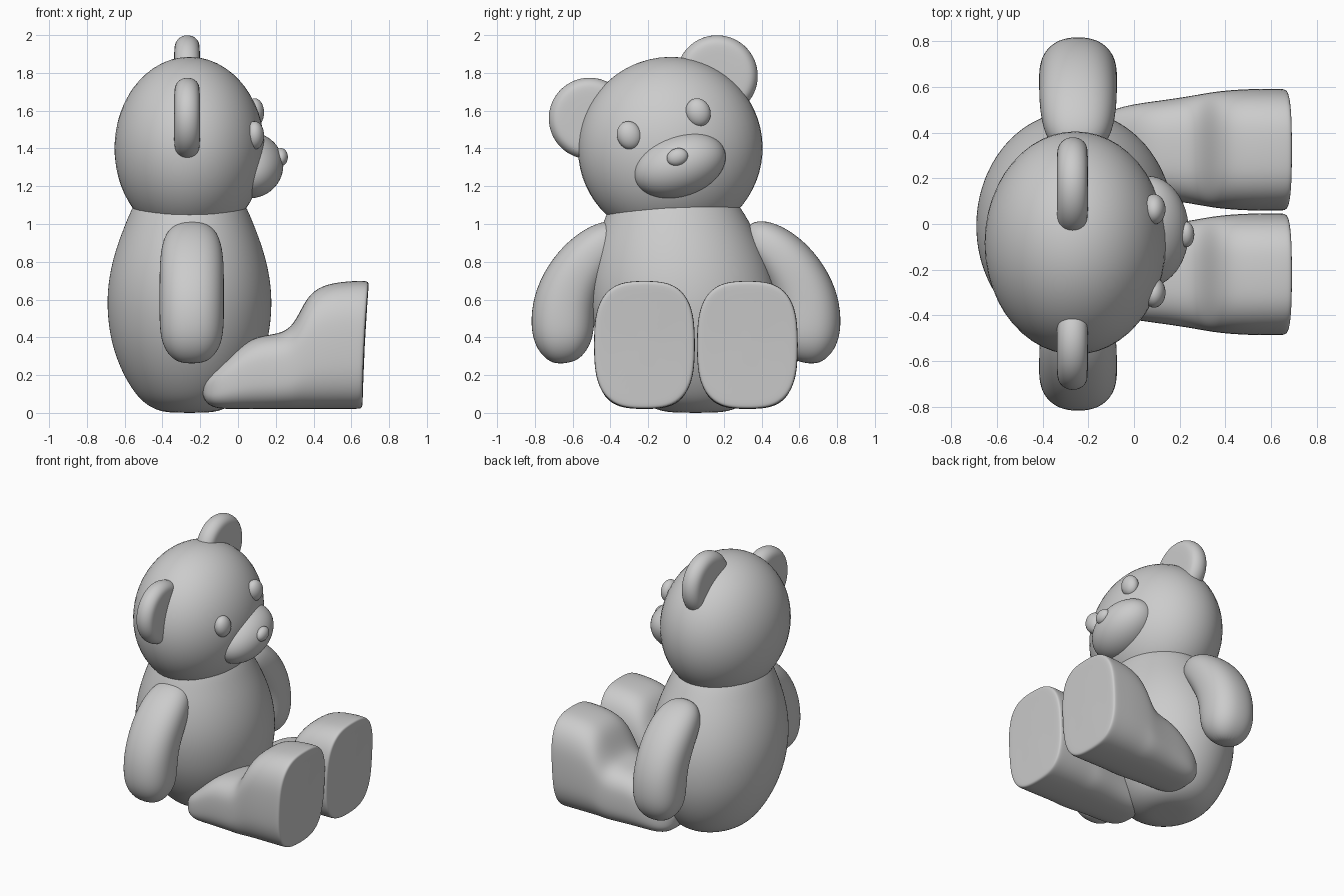
import bpy, bmesh, math
from mathutils import Vector, Matrix

if "Cube" in bpy.data.objects:
    bpy.data.objects.remove(bpy.data.objects["Cube"])

ROLL = math.radians(18.4)
HEAD = Vector((-0.257, -0.083, 1.40))


def smooth(ob):
    for p in ob.data.polygons:
        p.use_smooth = True


def make(name, bm):
    bmesh.ops.recalc_face_normals(bm, faces=bm.faces[:])
    me = bpy.data.meshes.new(name)
    bm.to_mesh(me)
    bm.free()
    ob = bpy.data.objects.new(name, me)
    bpy.context.collection.objects.link(ob)
    smooth(ob)
    return ob


def super_circle(n, e):
    """Unit superellipse points."""
    out = []
    for i in range(n):
        a = 2 * math.pi * i / n
        c, s = math.cos(a), math.sin(a)
        out.append((math.copysign(abs(c) ** (2 / e), c),
                    math.copysign(abs(s) ** (2 / e), s)))
    return out


def loft(name, rings):
    bm = bmesh.new()
    vr = [[bm.verts.new(p) for p in r] for r in rings]
    n = len(vr[0])
    for a, b in zip(vr, vr[1:]):
        for i in range(n):
            j = (i + 1) % n
            bm.faces.new((a[i], a[j], b[j], b[i]))
    bm.faces.new(vr[0])
    bm.faces.new(vr[-1])
    ob = make(name, bm)
    sub = ob.modifiers.new("smooth", 'SUBSURF')
    sub.levels = sub.render_levels = 2
    return ob


def on_head(x, u, v):
    """Point in the tilted head frame, x given in world units."""
    c, s = math.cos(ROLL), math.sin(ROLL)
    return Vector((x, HEAD.y + u * c - v * s, HEAD.z + u * s + v * c))


def ellipsoid(name, centre, size):
    bm = bmesh.new()
    mat = (Matrix.Translation(centre) @ Matrix.Rotation(ROLL, 4, 'X')
           @ Matrix.Diagonal((*size, 1)))
    bmesh.ops.create_uvsphere(bm, u_segments=48, v_segments=32, radius=1, matrix=mat)
    return make(name, bm)


# Body: egg leaning slightly to one side
profile = [(0.0, 0.10), (0.012, 0.17), (0.05, 0.24), (0.11, 0.295), (0.2, 0.35),
           (0.3, 0.392), (0.4, 0.42), (0.5, 0.434), (0.6, 0.438), (0.7, 0.43),
           (0.8, 0.41), (0.9, 0.38), (1.0, 0.341), (1.1, 0.30), (1.2, 0.23), (1.26, 0.1)]
loft("body", [[(-0.257 + r * c, 0.05 - 0.1 * z + 1.15 * r * s, z)
               for c, s in super_circle(32, 2)] for z, r in profile])

# Head and face
ellipsoid("head", HEAD, (0.397, 0.489, 0.484))
ellipsoid("snout", on_head(0.06, 0.02, -0.10), (0.18, 0.25, 0.165))
ellipsoid("nose", on_head(0.228, 0.021, -0.055), (0.036, 0.057, 0.046))
for side, tag in ((-1, "right"), (1, "left")):
    ellipsoid("eye_" + tag, on_head(0.088, 0.008 + side * 0.192, 0.134),
              (0.05, 0.065, 0.076))

# Ears: thick discs with rounded rims
ear_profile = [(-0.068, 0.08), (-0.068, 0.15), (-0.06, 0.185), (-0.035, 0.21), (0, 0.22),
               (0.035, 0.212), (0.06, 0.19), (0.068, 0.16), (0.068, 0.08)]
for side, tag in ((-1, "right"), (1, "left")):
    c = on_head(-0.27, side * 0.356, 0.286)
    loft("ear_" + tag, [[c + Vector((x, r * a, r * b)) for a, b in super_circle(28, 2)]
                        for x, r in ear_profile])

# Arms: bent bean shapes (y, z, in-plane radius, x radius)
path = [(.31, .94, .06, .07), (.36, .93, .10, .125), (.43, .895, .125, .155),
        (.52, .815, .145, .17), (.60, .70, .16, .172), (.645, .58, .17, .172),
        (.655, .46, .17, .172), (.65, .37, .153, .16), (.645, .30, .108, .12),
        (.64, .262, .05, .06)]
rings = []
for i, (y, z, r, w) in enumerate(path):
    p, q = path[max(i - 1, 0)], path[min(i + 1, len(path) - 1)]
    t = Vector((0, q[0] - p[0], q[1] - p[1])).normalized()
    nrm = Vector((0, -t.z, t.y))
    rings.append([Vector((-0.245 + w * s, y, z)) + nrm * r * c
                  for c, s in super_circle(24, 2.3)])
arm = loft("arms", rings)
mir = arm.modifiers.new("mirror", 'MIRROR')
mir.use_axis = (False, True, False)

# Legs with upright feet and flat soles (x, bottom, top, half width)
leg = [(-.19, .10, .15, .06), (-.17, .05, .19, .12), (-.12, .024, .24, .165),
       (-.05, .02, .30, .19), (.03, .02, .37, .205), (.12, .02, .41, .217),
       (.21, .02, .418, .23), (.28, .02, .45, .242), (.325, .02, .53, .25),
       (.365, .02, .61, .256), (.42, .02, .665, .262), (.50, .02, .692, .267),
       (.59, .02, .70, .268), (.64, .02, .70, .268), (.656, .025, .695, .263),
       (.66, .045, .675, .243), (.66, .14, .58, .15)]
for yc, tag in ((-0.22, "right"), (0.325, "left")):
    rings = []
    for x, lo, hi, w in leg:
        ring = []
        for c, s in super_circle(32, 2.9):
            z = (lo + hi) / 2 + (hi - lo) / 2 * s
            lean = 0.035 * (z / 0.7) ** 2 * min(1, max(0, (x - 0.4) / 0.25))
            ring.append((x + lean, yc + w * c, z))
        rings.append(ring)
    loft("leg_" + tag, rings)
